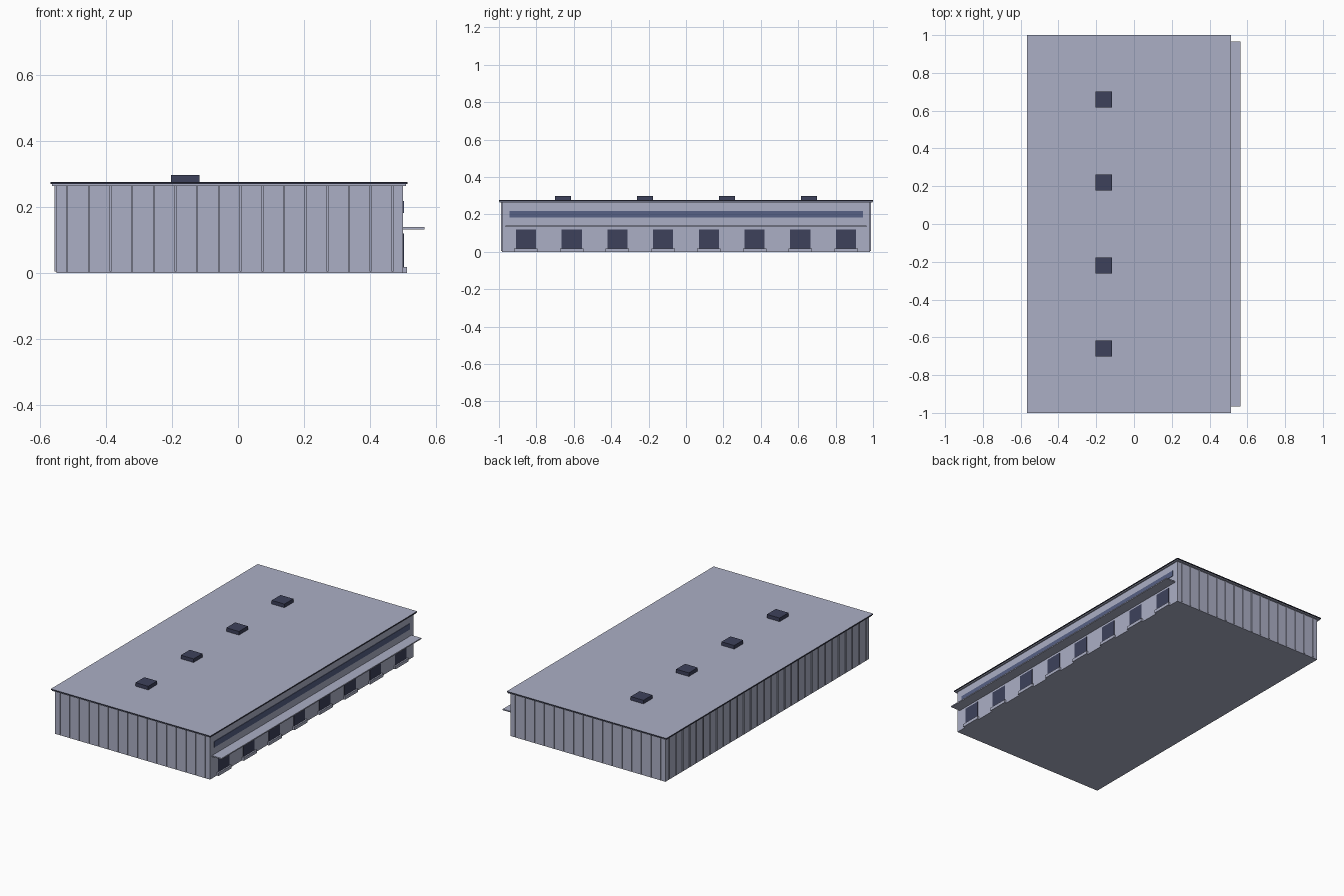
import bpy

if "Cube" in bpy.data.objects:
    bpy.data.objects.remove(bpy.data.objects["Cube"])


def material(name, rgb):
    m = bpy.data.materials.new(name)
    m.use_nodes = True
    m.diffuse_color = (*rgb, 1)
    m.node_tree.nodes["Principled BSDF"].inputs["Base Color"].default_value = (*rgb, 1)
    return m


cladding = material("pale grey blue", (0.41, 0.43, 0.56))
navy = material("dark navy", (0.047, 0.053, 0.105))
glass = material("slate blue glass", (0.095, 0.12, 0.235))
edging = material("near black trim", (0.022, 0.024, 0.044))


def box(name, x, y, z, mat):
    """Axis-aligned box from (low, high) pairs."""
    spans = (x, y, z)
    verts = [(a, b, c) for a in x for b in y for c in z]
    faces = [(0, 1, 3, 2), (4, 6, 7, 5), (0, 4, 5, 1),
             (2, 3, 7, 6), (0, 2, 6, 4), (1, 5, 7, 3)]
    mesh = bpy.data.meshes.new(name)
    mesh.from_pydata(verts, [], faces)
    mesh.materials.append(mat)
    obj = bpy.data.objects.new(name, mesh)
    bpy.context.collection.objects.link(obj)
    return obj


def around(centre, half):
    return (centre - half, centre + half)


LEFT, RIGHT, END = -0.55, 0.50, 0.984
WALL_TOP = 0.266
RIB, RIB_HALF = 0.005, 0.003

# Main hall
box("hall_walls", (LEFT, RIGHT), (-END, END), (0, WALL_TOP), cladding)

# Cladding ribs on the two short ends
end_count = 16
step = (RIGHT - LEFT) / end_count
for i in range(end_count):
    x = around(LEFT + (i + 0.5) * step, RIB_HALF)
    box("front_rib", x, (-END - RIB, -END), (RIB, WALL_TOP), cladding)
    box("rear_rib", x, (END, END + RIB), (RIB, WALL_TOP), cladding)

# Cladding ribs on the long plain wall
side_count = 30
step = 2 * END / side_count
for i in range(side_count):
    y = around(-END + (i + 0.5) * step, RIB_HALF)
    box("side_rib", (LEFT - RIB, LEFT), y, (RIB, WALL_TOP), cladding)

# Roof slab with dark fascia and pale top
box("roof_slab", (-0.563, 0.509), (-0.996, 0.996), (0.264, 0.270), cladding)
roof = box("roof_fascia", (-0.567, 0.513), (-1, 1), (0.270, 0.276), edging)
roof.data.materials.append(cladding)
for face in roof.data.polygons:
    if face.normal.z > 0.5:
        face.material_index = 1

# Rooftop skylights
for i in range(4):
    y = around((i - 1.5) * 0.439, 0.043)
    box("skylight", (-0.203, -0.117), y, (0.276, 0.298), navy)

# Loading side: window band, canopy, dock doors and sills
box("window_band", (RIGHT, 0.503), (-0.945, 0.945), (0.183, 0.219), glass)
box("canopy", (RIGHT, 0.565), (-0.965, 0.965), (0.133, 0.140), cladding)
for i in range(8):
    y = (i - 3.5) * 0.2445
    box("dock_door", (RIGHT, 0.503), around(y, 0.054), (0.018, 0.120), navy)
    box("dock_sill", (RIGHT, 0.512), around(y, 0.063), (0, 0.019), cladding)
